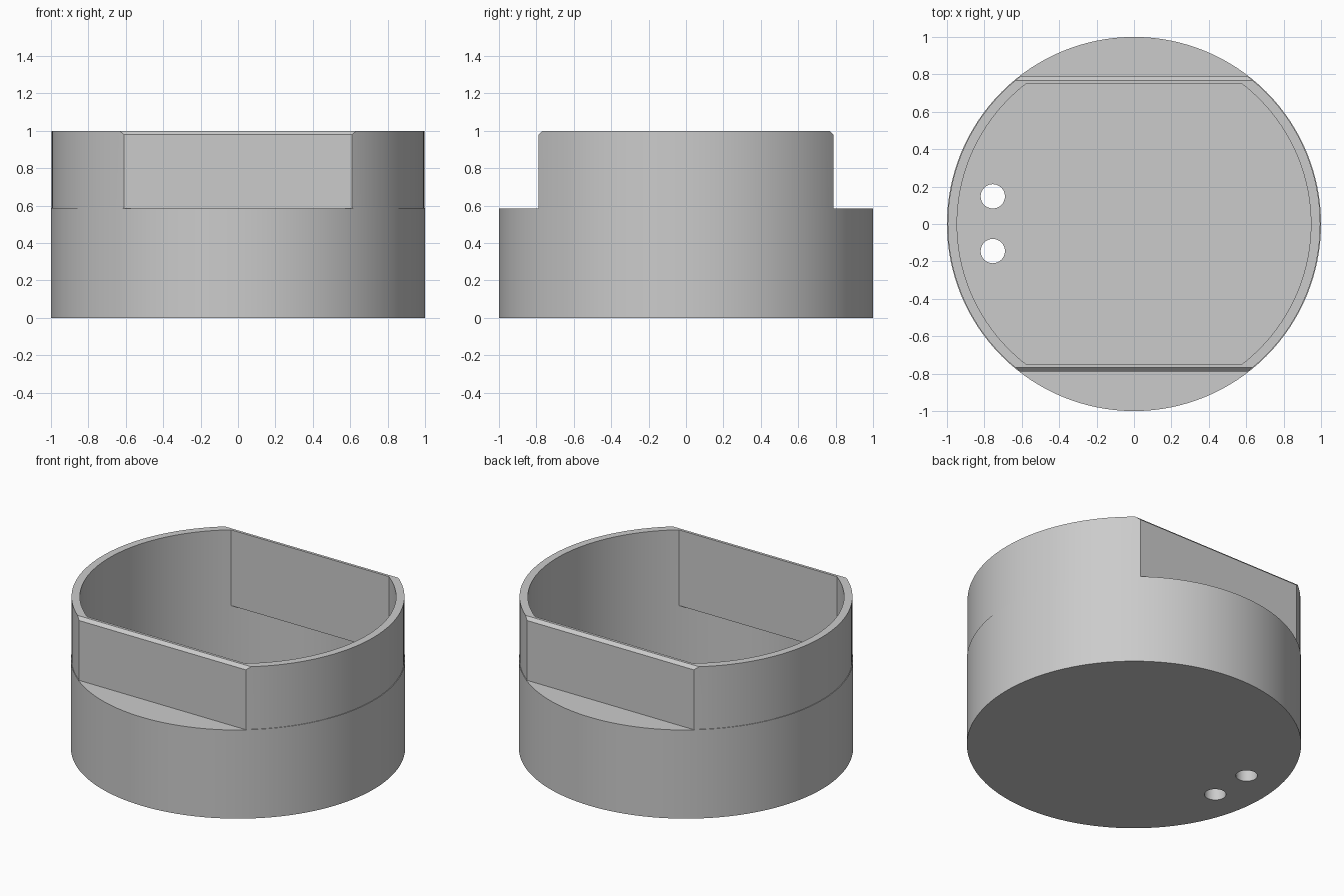
import bpy, bmesh, math

cube = bpy.data.objects.get("Cube")
if cube:
    bpy.data.objects.remove(cube, do_unlink=True)

FLOOR, LEDGE_UNDER, LEDGE, TOP = 0.09, 0.5, 0.585, 1.0
WALL_IN, WALL_OUT, CHAMFER = 0.75, 0.788, 0.02
SEGMENTS = 128

grey = bpy.data.materials.new("light grey")
grey.use_nodes = True
grey.diffuse_color = (0.6, 0.6, 0.6, 1)
grey.node_tree.nodes["Principled BSDF"].inputs["Base Color"].default_value = (0.6, 0.6, 0.6, 1)


def make_object(name, bm):
    bmesh.ops.recalc_face_normals(bm, faces=bm.faces)
    mesh = bpy.data.meshes.new(name)
    bm.to_mesh(mesh)
    bm.free()
    mesh.materials.append(grey)
    obj = bpy.data.objects.new(name, mesh)
    bpy.context.collection.objects.link(obj)
    return obj


def turned(name, profile, x=0, y=0, n=SEGMENTS):
    """Closed round solid from (radius, height) pairs, bottom to top."""
    bm = bmesh.new()
    rings = [[bm.verts.new((x + r * math.cos(math.tau * i / n),
                            y + r * math.sin(math.tau * i / n), z))
              for i in range(n)] for r, z in profile]
    for low, high in zip(rings, rings[1:]):
        for i in range(n):
            j = (i + 1) % n
            bm.faces.new((low[i], low[j], high[j], high[i]))
    bm.faces.new(rings[0])
    bm.faces.new(rings[-1])
    return make_object(name, bm)


def prism(name, half):
    """Mirror a half outline of (y, z) pairs and extrude it along x."""
    outline = half + [(-y, z) for y, z in reversed(half)]
    bm = bmesh.new()
    face = bm.faces.new([bm.verts.new((-1.5, y, z)) for y, z in outline])
    new = bmesh.ops.extrude_face_region(bm, geom=[face])["geom"]
    bmesh.ops.translate(bm, vec=(3, 0, 0),
                        verts=[v for v in new if isinstance(v, bmesh.types.BMVert)])
    return make_object(name, bm)


def combine(target, tool, operation):
    """Apply a boolean and discard the tool."""
    mod = target.modifiers.new(operation.title(), 'BOOLEAN')
    mod.operation, mod.object, mod.solver = operation, tool, 'EXACT'
    bpy.context.view_layer.objects.active = target
    bpy.ops.object.modifier_apply(modifier=mod.name)
    bpy.data.objects.remove(tool, do_unlink=True)


# Round outer shell with flats, ledges and chamfered top edges
cup = turned("cup_body", [(1, 0), (1, LEDGE + 0.002), (0.996, LEDGE + 0.002), (0.996, TOP)])
combine(cup, prism("outer_flats", [
    (1.2, -0.1), (1.2, LEDGE), (WALL_OUT, LEDGE),
    (WALL_OUT, TOP - CHAMFER), (WALL_OUT - CHAMFER, TOP),
    (WALL_OUT - CHAMFER, TOP + 0.1)]), 'INTERSECT')

# Cavity: fully round below, flat-sided above
cavity = turned("cavity", [(0.946, FLOOR), (0.946, TOP + 0.2)])
combine(cavity, prism("inner_flats", [
    (1.2, 0), (1.2, LEDGE_UNDER), (WALL_IN, LEDGE_UNDER),
    (WALL_IN, TOP + 0.1)]), 'INTERSECT')
combine(cup, cavity, 'DIFFERENCE')

# Two cable holes through the floor
for y in (-0.145, 0.148):
    combine(cup, turned("cable_hole", [(0.065, -0.1), (0.065, 0.2)], -0.755, y, 32), 'DIFFERENCE')

# Smooth round walls, sharp edges
bpy.ops.object.select_all(action='DESELECT')
cup.select_set(True)
bpy.context.view_layer.objects.active = cup
bpy.ops.object.shade_smooth_by_angle(angle=math.radians(30))
